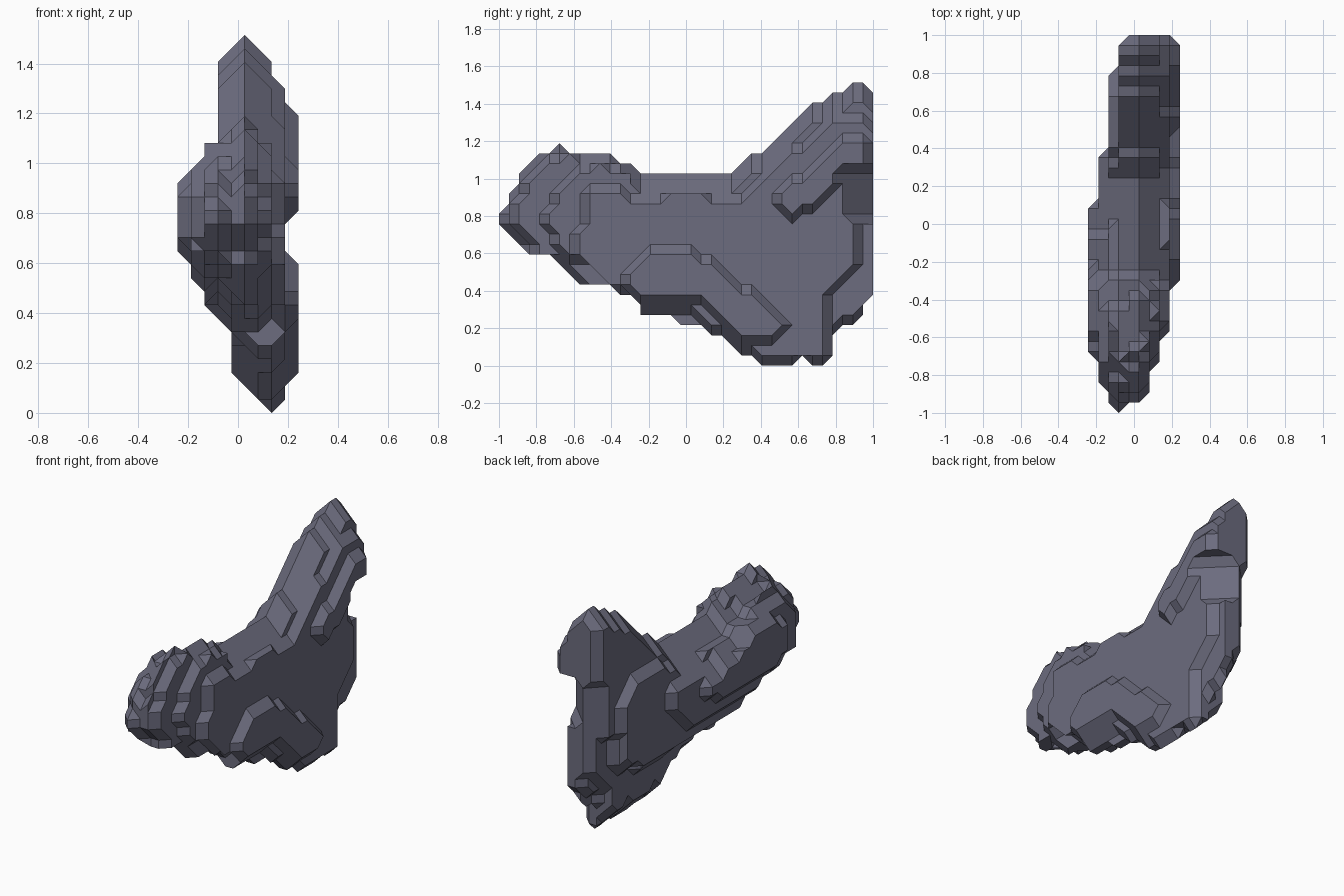
import bpy
import bmesh
from itertools import product
from mathutils import Vector

STEP = 2 / 37          # spacing of the chamfered block lattice
CELL = [Vector(c) for c in product((0, 1), repeat=3)]

if "Cube" in bpy.data.objects:
    bpy.data.objects.remove(bpy.data.objects["Cube"], do_unlink=True)


def edge_height(profile, j):
    """Height of a piecewise straight edge at lengthwise position j."""
    j = max(profile[0][0], min(profile[-1][0], j))
    for (a, za), (b, zb) in zip(profile, profile[1:]):
        if a <= j <= b:
            return za + (zb - za) * (j - a) / (b - a)


def plate(solid, layer, upper, lower):
    """Fill one upright layer between an upper and a lower edge."""
    for j in range(upper[0][0], upper[-1][0] + 1):
        low = round(edge_height(lower, j))
        high = round(edge_height(upper, j))
        solid.update((layer, j, k) for k in range(low, high + 1))


def core_plate(solid, layer, front, back, bottom, top):
    """Fill one core layer: the full outline, drawn in at its edges."""
    for j in range(front, 38 - back):
        nose_shift = front if j < 14 else 0
        low = edge_height(outline_lower, j - nose_shift) + bottom * j / 30
        high = edge_height(outline_upper, j - nose_shift) - top
        solid.update((layer, j, k) for k in range(round(low), round(high) + 1))


def undercut(i, j, k):
    """True for blocks cut away along the keel and the wedge-shaped rear edge."""
    if k > 19:
        return False
    if k == 0 and i != 7:
        return True
    if i < 5:
        return j - i > 32
    if k > 14:
        return i + j > 42
    if k > 6:
        return i + j > 44
    return i == 7 and j > 33 and k < edge_height(outline_lower, j) + 1


def hull_faces(corners):
    """Polygons of the convex hull of some corners of one lattice cell."""
    origin = corners[0]
    spans = [c - origin for c in corners[1:]]
    if not any(abs(a.cross(b).dot(c)) > 0.5
               for a in spans for b in spans for c in spans):
        return []
    bm = bmesh.new()
    for corner in corners:
        bm.verts.new(corner)
    bmesh.ops.convex_hull(bm, input=bm.verts[:])
    bmesh.ops.recalc_face_normals(bm, faces=bm.faces[:])
    bmesh.ops.dissolve_limit(bm, angle_limit=0.01,
                             verts=bm.verts[:], edges=bm.edges[:])
    # A lone corner on a full square folds inward, so diagonal steps stay smooth
    if len(corners) == 5 and any(len(f.verts) == 4 for f in bm.faces):
        longest = max(bm.edges, key=lambda e: e.calc_length())
        bmesh.ops.rotate_edges(bm, edges=[longest])
    faces = [[tuple(round(n) for n in v.co) for v in f.verts] for f in bm.faces]
    bm.free()
    return faces


def chamfered_surface(solid):
    """Outer polygons of the hulls of all cells; shared walls cancel out."""
    cases, surface = {}, {}
    cells = {(i - a, j - b, k - c) for i, j, k in solid
             for a, b, c in product((0, 1), repeat=3)}
    for i, j, k in sorted(cells):
        key = tuple((i + int(c.x), j + int(c.y), k + int(c.z)) in solid
                    for c in CELL)
        if sum(key) < 4:
            continue
        if key not in cases:
            cases[key] = hull_faces([c for c, full in zip(CELL, key) if full])
        for face in cases[key]:
            loop = [(i + a, j + b, k + c) for a, b, c in face]
            name = frozenset(loop)
            if name in surface:
                del surface[name]
            else:
                surface[name] = loop
    return surface.values()


# Side outline of the whole boulder
outline_upper = [(0, 17), (1, 19), (3, 21), (4, 21), (5, 22), (6, 21),
                 (10, 21), (11, 20), (13, 20), (14, 19), (23, 19), (25, 21),
                 (26, 21), (31, 26), (32, 26), (33, 27), (34, 27), (35, 28),
                 (36, 28), (37, 27)]
outline_lower = [(0, 14), (2, 11), (4, 11), (7, 8), (11, 7), (12, 6), (13, 6),
                 (14, 5), (17, 5), (18, 4), (20, 4), (23, 2), (24, 1), (25, 1),
                 (26, 0), (29, 0), (30, 1), (31, 0), (32, 0), (33, 1), (34, 4),
                 (35, 4), (36, 5), (37, 7)]

rock = set()

# Core layers
core_plate(rock, 3, front=0, back=1, bottom=7.6, top=2)
core_plate(rock, 4, front=1, back=0, bottom=3, top=1)
core_plate(rock, 5, front=1, back=0, bottom=1.8, top=0)
core_plate(rock, 6, front=2, back=0, bottom=0.3, top=1)
core_plate(rock, 7, front=5, back=0, bottom=0, top=2)

# Bulging terraces on the -x side
plate(rock, 2, [(1, 15), (2, 17), (6, 20), (10, 19), (14, 17), (23, 16),
                (26, 18), (31, 18), (33, 16)],
      [(1, 14), (5, 11), (9, 9), (14, 8), (30, 8), (33, 10)])
plate(rock, 1, [(3, 16), (5, 18), (11, 18), (15, 16), (20, 15), (25, 15)],
      [(3, 12), (7, 11), (12, 10), (22, 10), (25, 13)])
plate(rock, 0, [(6, 16), (8, 17), (12, 17), (15, 15), (20, 14)],
      [(6, 13), (9, 12), (17, 12), (20, 13)])

# Broad flat face on the +x side
plate(rock, 8, [(8, 13), (9, 17), (12, 17), (13, 16), (16, 16), (17, 17),
                (20, 17), (21, 16), (24, 16), (27, 19), (32, 23), (34, 24),
                (36, 24), (37, 23)],
      [(8, 11), (10, 9), (12, 8), (14, 6), (19, 6), (23, 3), (26, 1), (32, 1),
       (33, 8), (35, 10), (36, 20), (37, 20)])

# Raised lump low on the flat face
plate(rock, 9, [(13, 9), (15, 11), (19, 11), (20, 10), (21, 10), (28, 4)],
      [(13, 8), (14, 7), (20, 7), (24, 3), (27, 3), (28, 4)])

# Overhanging ridge on the fin
plate(rock, 9, [(28, 17), (30, 18), (33, 21), (34, 22), (36, 22)],
      [(28, 16), (29, 15), (31, 16), (33, 18), (35, 20), (36, 20)])

# Undercut of the keel and rear edge
rock = {block for block in rock if not undercut(*block)}

# Single mesh of the chamfered blocks
bm = bmesh.new()
points = {}
for loop in chamfered_surface(rock):
    for p in loop:
        if p not in points:
            i, j, k = p
            points[p] = bm.verts.new(((i - 4.5) * STEP, (j - 18.5) * STEP, k * STEP))
    bm.faces.new([points[p] for p in loop])
bmesh.ops.dissolve_limit(bm, angle_limit=0.01,
                         verts=bm.verts[:], edges=bm.edges[:])
mesh = bpy.data.meshes.new("boulder")
bm.to_mesh(mesh)
bm.free()

# Slate colour
slate = bpy.data.materials.new("slate_grey")
slate.use_nodes = True
colour = (0.15, 0.15, 0.21, 1)
slate.diffuse_color = colour
slate.node_tree.nodes["Principled BSDF"].inputs["Base Color"].default_value = colour
mesh.materials.append(slate)

boulder = bpy.data.objects.new("boulder", mesh)
bpy.context.collection.objects.link(boulder)
